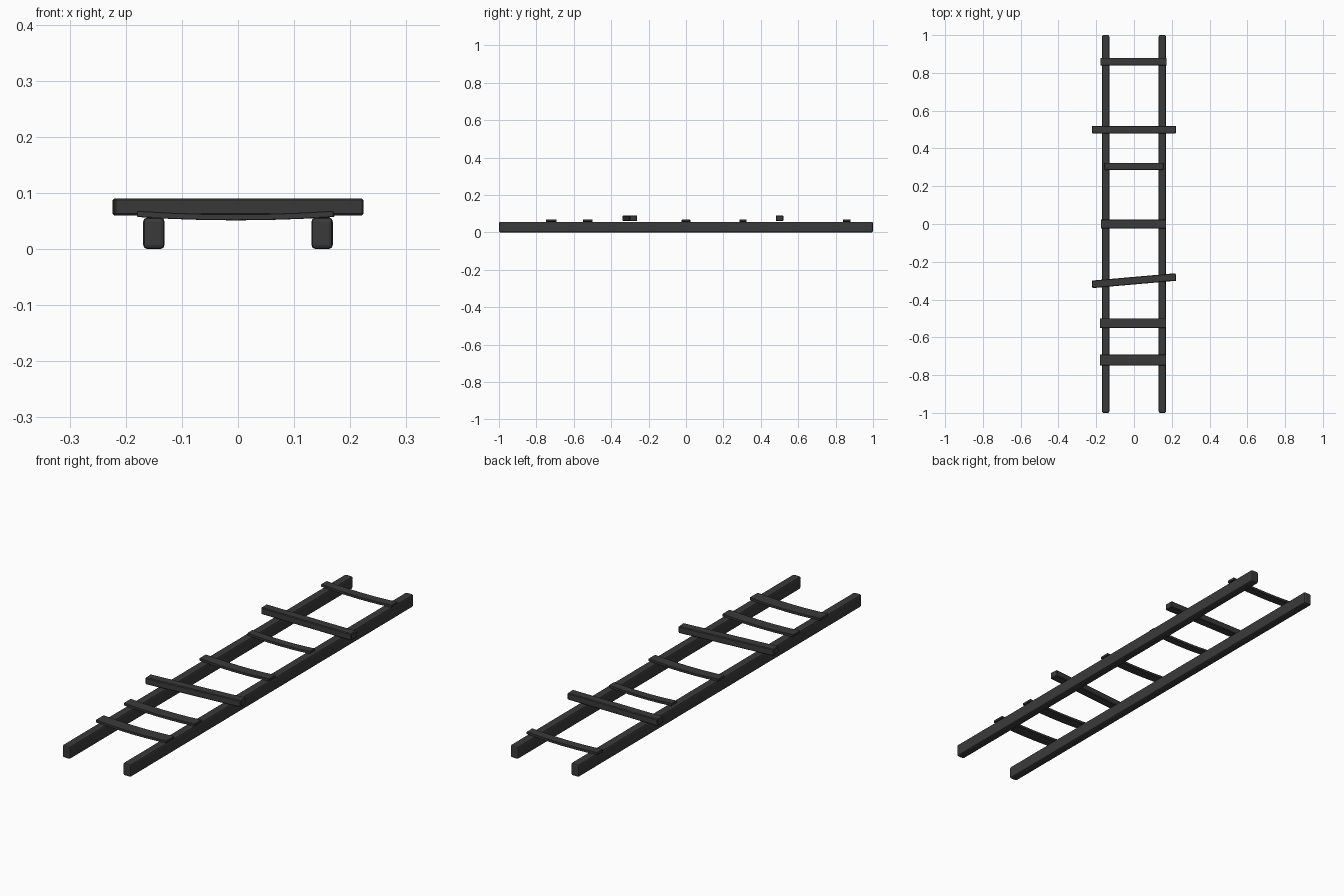
import bpy
import bmesh
from math import radians
from mathutils import Matrix

cube = bpy.data.objects.get("Cube")
if cube:
    bpy.data.objects.remove(cube, do_unlink=True)

# Single dark charcoal colour
dark = bpy.data.materials.new("charcoal_wood")
dark.use_nodes = True
colour = (0.042, 0.042, 0.042, 1)
dark.diffuse_color = colour
bsdf = dark.node_tree.nodes["Principled BSDF"]
bsdf.inputs["Base Color"].default_value = colour
bsdf.inputs["Roughness"].default_value = 0.8


def beam(name, size, centre, bevel, segments=1, cuts=0, sag=0.0, turn=0.0):
    """Bevelled box, optionally cut along x and sagging in the middle."""
    bm = bmesh.new()
    bmesh.ops.create_cube(bm, size=1)
    bmesh.ops.scale(bm, vec=size, verts=bm.verts)
    if cuts:
        along = [e for e in bm.edges
                 if abs(e.verts[0].co.x - e.verts[1].co.x) > size[0] / 2]
        bmesh.ops.subdivide_edges(bm, edges=along, cuts=cuts, use_grid_fill=True)
        for v in bm.verts:
            v.co.z -= sag * (1 - (2 * v.co.x / size[0]) ** 2)
    bmesh.ops.rotate(bm, verts=bm.verts, matrix=Matrix.Rotation(radians(turn), 3, "Z"))
    mesh = bpy.data.meshes.new(name)
    bm.to_mesh(mesh)
    bm.free()
    mesh.materials.append(dark)
    obj = bpy.data.objects.new(name, mesh)
    obj.location = centre
    bpy.context.collection.objects.link(obj)
    mod = obj.modifiers.new("soft_edges", "BEVEL")
    mod.width = bevel
    mod.segments = segments
    mod.limit_method = "ANGLE"
    mod.angle_limit = radians(40)
    return obj


# Side rails
for side, x in (("left", 0.15), ("right", -0.15)):
    beam(side + "_rail", (0.038, 2, 0.056), (x, 0, 0.028), 0.007, segments=2)

# Thick straight rungs, the front one knocked askew
beam("thick_rung_back", (0.446, 0.04, 0.03), (0, 0.5, 0.075), 0.003)
beam("thick_rung_front", (0.446, 0.04, 0.03), (0, -0.3, 0.075), 0.003, turn=5)

# Thin sagging slats: y, x centre, length, depth
slats = [
    (0.86, -0.003, 0.35, 0.04),
    (0.305, 0, 0.31, 0.036),
    (0, -0.003, 0.345, 0.046),
    (-0.525, -0.005, 0.35, 0.05),
    (-0.72, -0.005, 0.35, 0.056),
]
for i, (y, x, length, depth) in enumerate(slats, 1):
    beam(f"thin_slat_{i}", (length, depth, 0.011), (x, y, 0.0625),
         0.001, cuts=5, sag=0.006)
